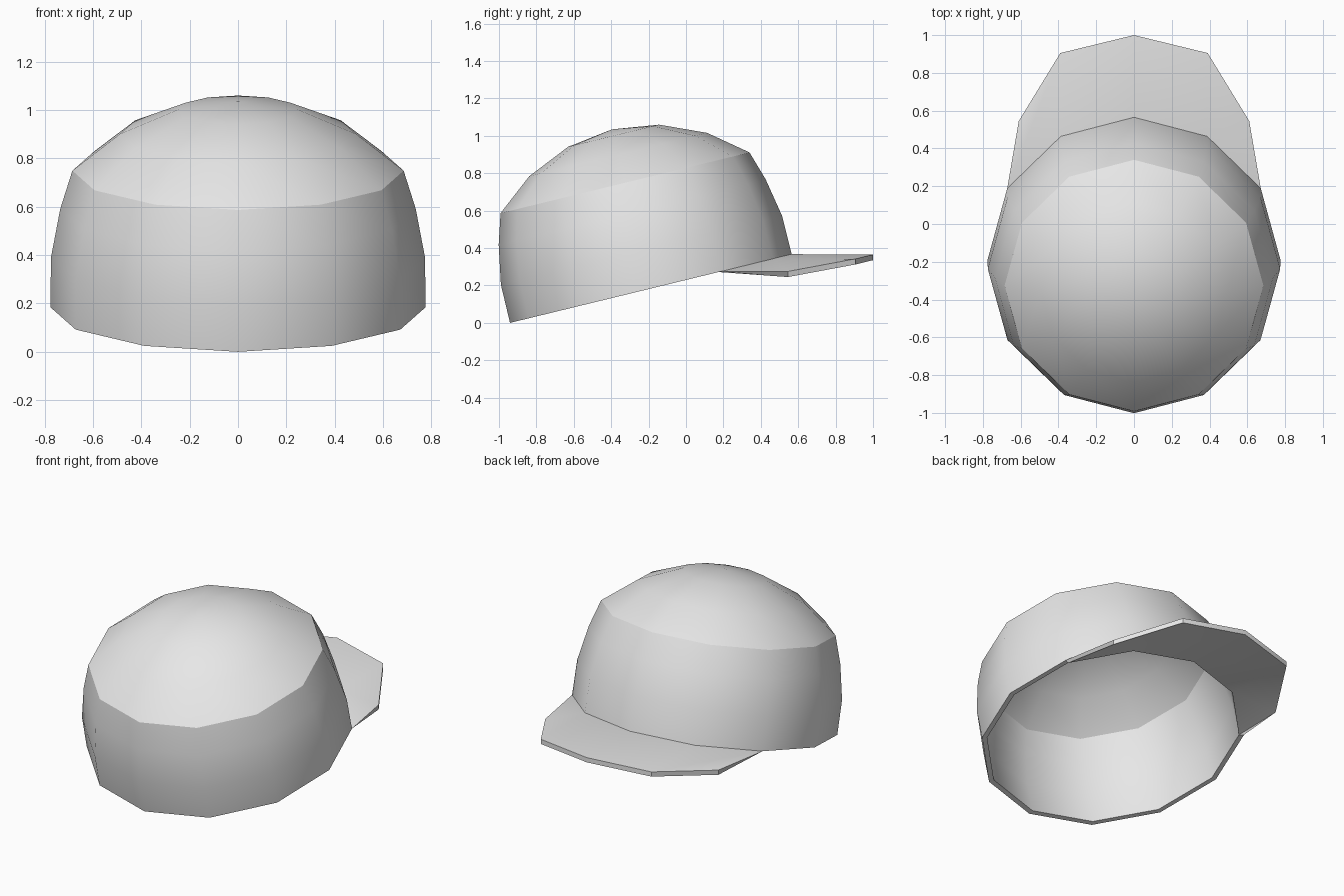
import bpy, bmesh, math
from mathutils import Matrix, Vector

cube = bpy.data.objects.get("Cube")
if cube:
    bpy.data.objects.remove(cube, do_unlink=True)

SIDES = 12
TILT = math.radians(13.7)
# frame of the tilted rim: local z is the crown axis, local y points to the visor
FRAME = Matrix.Translation((0, -0.188, 0.1835)) @ Matrix.Rotation(TILT, 4, 'X')

grey = bpy.data.materials.new("light_grey")
grey.use_nodes = True
grey.diffuse_color = (0.8, 0.8, 0.8, 1)
grey.node_tree.nodes["Principled BSDF"].inputs["Base Color"].default_value = (0.8, 0.8, 0.8, 1)


def finish(bm, name):
    """Turn a bmesh into a shaded object."""
    bmesh.ops.remove_doubles(bm, verts=bm.verts, dist=0.0005)
    bmesh.ops.recalc_face_normals(bm, faces=bm.faces)
    mesh = bpy.data.meshes.new(name)
    bm.to_mesh(mesh)
    bm.free()
    mesh.materials.append(grey)
    ob = bpy.data.objects.new(name, mesh)
    bpy.context.collection.objects.link(ob)
    bpy.ops.object.select_all(action='DESELECT')
    ob.select_set(True)
    bpy.context.view_layer.objects.active = ob
    bpy.ops.object.shade_smooth_by_angle(angle=math.radians(30))
    return ob


def rim_point(radius, step):
    """Point on the rim, counted in sides away from the front centre."""
    a = step * math.tau / SIDES
    return FRAME @ Vector((radius * math.sin(a), radius * math.cos(a), 0))


# Crown: lathed shell, outside profile from top to rim, then inside back up
outer = [(0, .876), (.25, .841), (.49, .737), (.685, .582), (.735, .42), (.774, .21), (.775, 0)]
inner = [(.745, 0), (.744, .205), (.707, .41), (.66, .56), (.475, .709), (.245, .811), (0, .846)]
bm = bmesh.new()
verts = [bm.verts.new((0, r, z)) for r, z in outer + inner]
edges = [bm.edges.new(pair) for pair in zip(verts, verts[1:])]
bmesh.ops.spin(bm, geom=verts + edges, cent=(0, 0, 0), axis=(0, 0, 1),
               angle=math.tau, steps=SIDES)
bmesh.ops.remove_doubles(bm, verts=bm.verts, dist=0.0005)
bmesh.ops.transform(bm, matrix=FRAME, verts=bm.verts)
finish(bm, "crown")

# Visor: four curved segments growing out of the front rim
half = [(0, 1.0, .365), (.39, .905, .342), (.61, .545, .275)]
tips = [Vector((-x, y, z)) for x, y, z in half[:0:-1]] + [Vector(p) for p in half]
down = Vector((0, 0, -0.03))
bm = bmesh.new()
sections = []
for step, tip in zip(range(-2, 3), tips):
    points = (rim_point(.775, step), tip, tip + down, rim_point(.745, step))
    sections.append([bm.verts.new(p) for p in points])
for a, b in zip(sections, sections[1:]):
    for i in range(4):
        j = (i + 1) % 4
        bm.faces.new((a[i], a[j], b[j], b[i]))
for end in (sections[0], sections[-1]):
    bm.faces.new(end)
finish(bm, "visor")
